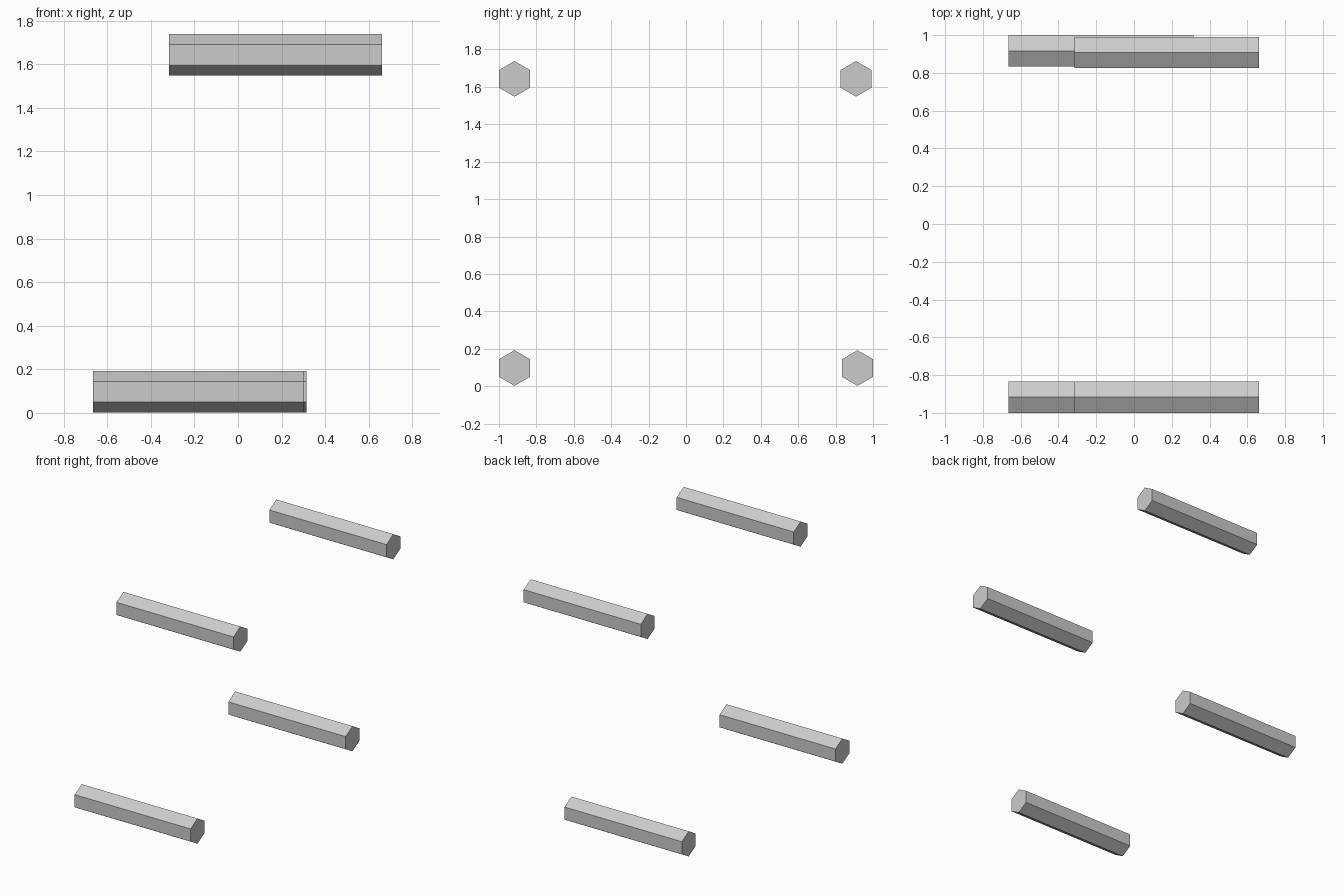
import bpy
import math

if "Cube" in bpy.data.objects:
    bpy.data.objects.remove(bpy.data.objects["Cube"])

R = 0.095  # hexagon corner radius


def hex_bar(name, x0, x1, y, z):
    # six-sided bar lying along x, with a corner pointing up
    bpy.ops.mesh.primitive_cylinder_add(
        vertices=6, radius=R, depth=x1 - x0, end_fill_type='NGON',
        location=((x0 + x1) / 2, y, z), rotation=(0, math.pi / 2, 0))
    bar = bpy.context.object
    bar.name = name
    # make sure the corners (not flats) face up and down
    if max(v.co.x for v in bar.data.vertices) < R * 0.95:
        for v in bar.data.vertices:
            v.co.x, v.co.y = v.co.y, -v.co.x
    return bar


# lower pair, shifted left
hex_bar("lower_front_bar", -0.665, 0.304, -0.917, 0.097)
hex_bar("lower_back_bar", -0.665, 0.315, 0.917, 0.097)
# upper pair, shifted right
hex_bar("upper_front_bar", -0.316, 0.662, -0.917, 1.643)
hex_bar("upper_back_bar", -0.316, 0.662, 0.909, 1.643)
